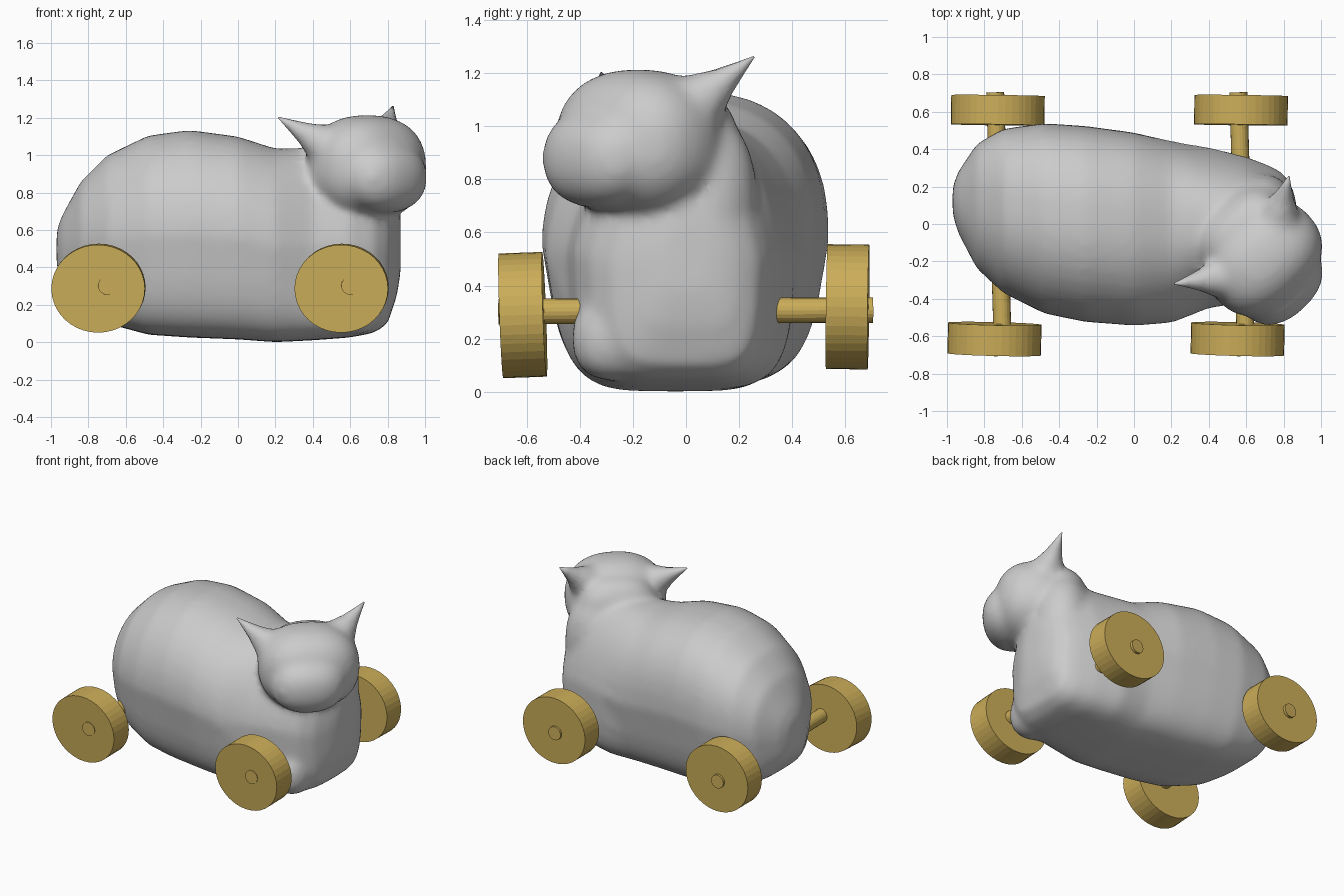
import bpy, bmesh, math
from mathutils import Vector, Matrix

if "Cube" in bpy.data.objects:
    bpy.data.objects.remove(bpy.data.objects["Cube"])

def link(name, bm, mat=None):
    bmesh.ops.recalc_face_normals(bm, faces=bm.faces)
    me = bpy.data.meshes.new(name)
    bm.to_mesh(me)
    bm.free()
    ob = bpy.data.objects.new(name, me)
    bpy.context.collection.objects.link(ob)
    if mat:
        me.materials.append(mat)
    return ob

def spow(v, p):
    return math.copysign(abs(v) ** p, v)

def bridge(bm, rings):
    for a, b in zip(rings, rings[1:]):
        n = len(a)
        for i in range(n):
            bm.faces.new((a[i], a[(i + 1) % n], b[(i + 1) % n], b[i]))
    bm.faces.new(rings[0])
    bm.faces.new(rings[-1])

def blob(bm, center, radii, turn=0.0, power=1.0):
    """Rounded lump, optionally boxy, turned about z."""
    r = bmesh.ops.create_uvsphere(bm, u_segments=32, v_segments=20, radius=1)
    m = Matrix.Translation(center) @ Matrix.Rotation(turn, 4, 'Z') @ Matrix.Diagonal((*radii, 1))
    for v in r['verts']:
        v.co = m @ Vector([spow(c, power) for c in v.co])

def ear(bm, base, tip, scale=1.0):
    """Flared point from base to tip."""
    base, tip = Vector(base), Vector(tip)
    axis = tip - base
    q = axis.to_track_quat('Z', 'Y')
    rings = []
    for t, r in ((0, .13), (.25, .095), (.5, .06), (.75, .03), (.98, .004)):
        rings.append([bm.verts.new(base + axis * t + q @ Vector(
            (math.cos(k * math.pi / 6), math.sin(k * math.pi / 6), 0)) * r * scale)
            for k in range(12)])
    bridge(bm, rings)

# Body: cross-sections along x (x, y min, y max, z bottom, z top, taper)
sections = [
    (-0.97, .05, .20, .40, .60, 0), (-0.94, -.05, .28, .32, .68, 0),
    (-0.84, -.24, .43, .19, .86, 0), (-0.70, -.37, .51, .10, 1.00, 0),
    (-0.48, -.48, .54, .04, 1.105, 0), (-0.26, -.525, .525, .025, 1.135, 0),
    (0.00, -.545, .49, .015, 1.10, 0), (0.20, -.53, .445, .00, 1.035, .05),
    (0.40, -.45, .41, .01, 1.04, .2), (0.60, -.42, .36, .025, 1.04, .25),
    (0.73, -.36, .31, .05, .96, .25), (0.80, -.28, .27, .10, .88, .25),
    (0.85, -.16, .19, .25, .76, .2), (0.87, -.08, .10, .38, .68, .1)]
bm = bmesh.new()
rings = []
for x, y0, y1, z0, z1, taper in sections:
    ring = []
    low = .17 if x < .3 else .05
    for i in range(40):
        a = 2 * math.pi * i / 40
        c, s = math.cos(a), math.sin(a)
        p = 2 / (2.5 if c > 0 else 2.1) if s > 0 else 2 / 4.5
        zz = spow(s, p)
        yy = spow(c, p) * (1 - taper * max(zz, 0) - low * max(-zz, 0))
        ring.append(bm.verts.new((x, (y0 + y1) / 2 + yy * (y1 - y0) / 2,
                                  (z0 + z1) / 2 + zz * (z1 - z0) / 2)))
    rings.append(ring)
bridge(bm, rings)

# Head turned towards the front corner, broad neck, muzzle, chest bump and paw
turn = math.radians(43)
blob(bm, (0.69, -0.18, 0.935), (0.335, 0.265, 0.28), turn, 0.86)
blob(bm, (0.59, -0.05, 0.88), (0.28, 0.20, 0.28), turn, 0.8)
blob(bm, (0.61, 0.02, 0.72), (0.28, 0.20, 0.36), turn, 0.9)
blob(bm, (0.785, -0.32, 0.88), (0.25, 0.18, 0.19), turn, 0.9)
blob(bm, (0.67, 0.08, 0.20), (0.16, 0.20, 0.14))
blob(bm, (0.62, -0.27, 0.20), (0.15, 0.16, 0.16), 0, 0.85)

# Ears: roots are fused into the head, crisp tips are separate parts
ears = {"ear_left": ((0.77, 0.03, 1.08), (0.83, 0.26, 1.265)),
        "ear_right": ((0.48, -0.285, 1.045), (0.21, -0.32, 1.205))}
for base, tip in ears.values():
    ear(bm, base, tip)
cat = link("cat_body", bm)
rm = cat.modifiers.new("fuse", 'REMESH')
rm.mode = 'VOXEL'
rm.voxel_size = 0.02
rm.use_smooth_shade = True
sm = cat.modifiers.new("soften", 'SMOOTH')
sm.factor = 0.5
sm.iterations = 18
for name, (base, tip) in ears.items():
    bm = bmesh.new()
    ear(bm, base, tip, 0.9)
    for f in bm.faces:
        f.smooth = True
    link(name, bm)

# Wooden wheels and axles
wood = bpy.data.materials.new("wood")
wood.diffuse_color = (0.60, 0.42, 0.10, 1)
wood.use_nodes = True
wood.node_tree.nodes["Principled BSDF"].inputs["Base Color"].default_value = wood.diffuse_color

def cylinder(name, a, b, rx, rz, sides):
    """Straight-cut cylinder from a to b, mostly along y."""
    a, b = Vector(a), Vector(b)
    d = (b - a).normalized()
    ex = Vector((1, 0, 0))
    ex = (ex - d * ex.dot(d)).normalized()
    ez = ex.cross(d)
    bm = bmesh.new()
    bridge(bm, [[bm.verts.new(p + ex * rx * math.cos(2 * math.pi * k / sides)
                              + ez * rz * math.sin(2 * math.pi * k / sides))
                 for k in range(sides)] for p in (a, b)])
    return link(name, bm, wood)

for label, dx in (("rear", 0), ("front", 1.30)):
    cylinder(label + "_axle", (-0.70 + dx, -0.706, 0.302), (-0.742 + dx, 0.704, 0.308), .048, .048, 20)
    cylinder(label + "_wheel_right", (-0.748 + dx, -0.697, 0.286), (-0.744 + dx, -0.533, 0.292), .25, .235, 40)
    cylinder(label + "_wheel_left", (-0.729 + dx, 0.53, 0.321), (-0.727 + dx, 0.687, 0.319), .25, .235, 40)
